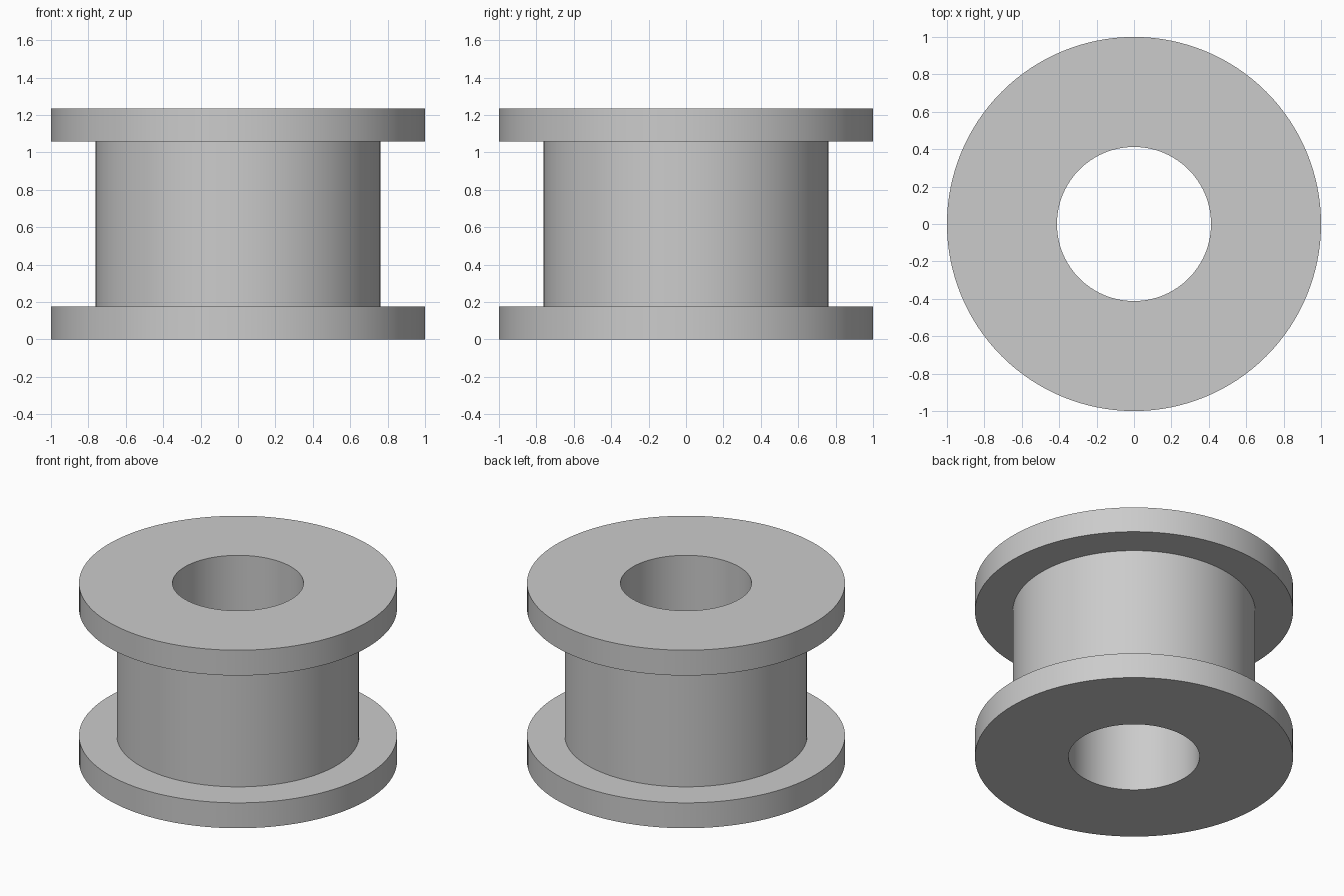
import bpy, bmesh, math

cube = bpy.data.objects.get("Cube")
if cube:
    bpy.data.objects.remove(cube, do_unlink=True)

SEGMENTS = 128
HEIGHT = 1.235
FLANGE = 0.176
R_FLANGE, R_BARREL, R_BORE = 1.0, 0.762, 0.412

# Plain grey material
grey = bpy.data.materials.new("light_grey")
grey.use_nodes = True
colour = (0.6, 0.6, 0.6, 1.0)
grey.diffuse_color = colour
grey.node_tree.nodes["Principled BSDF"].inputs["Base Color"].default_value = colour

# Closed half section of the flanged bushing, as (radius, height)
profile = [
    (R_BORE, 0), (R_FLANGE, 0), (R_FLANGE, FLANGE), (R_BARREL, FLANGE),
    (R_BARREL, HEIGHT - FLANGE), (R_FLANGE, HEIGHT - FLANGE),
    (R_FLANGE, HEIGHT), (R_BORE, HEIGHT),
]

# Revolve the section around the bore axis
bm = bmesh.new()
rings = []
for i in range(SEGMENTS):
    a = math.tau * i / SEGMENTS
    rings.append([bm.verts.new((r * math.cos(a), r * math.sin(a), z)) for r, z in profile])
for i, ring in enumerate(rings):
    following = rings[(i + 1) % SEGMENTS]
    for j in range(len(profile)):
        k = (j + 1) % len(profile)
        bm.faces.new((ring[j], following[j], following[k], ring[k]))
bmesh.ops.recalc_face_normals(bm, faces=bm.faces)

mesh = bpy.data.meshes.new("flanged_bushing")
bm.to_mesh(mesh)
bm.free()
mesh.materials.append(grey)
bushing = bpy.data.objects.new("flanged_bushing", mesh)
bpy.context.collection.objects.link(bushing)

# Smooth round walls with crisp rims
bpy.ops.object.select_all(action="DESELECT")
bushing.select_set(True)
bpy.context.view_layer.objects.active = bushing
bpy.ops.object.shade_smooth_by_angle(angle=math.radians(30))
